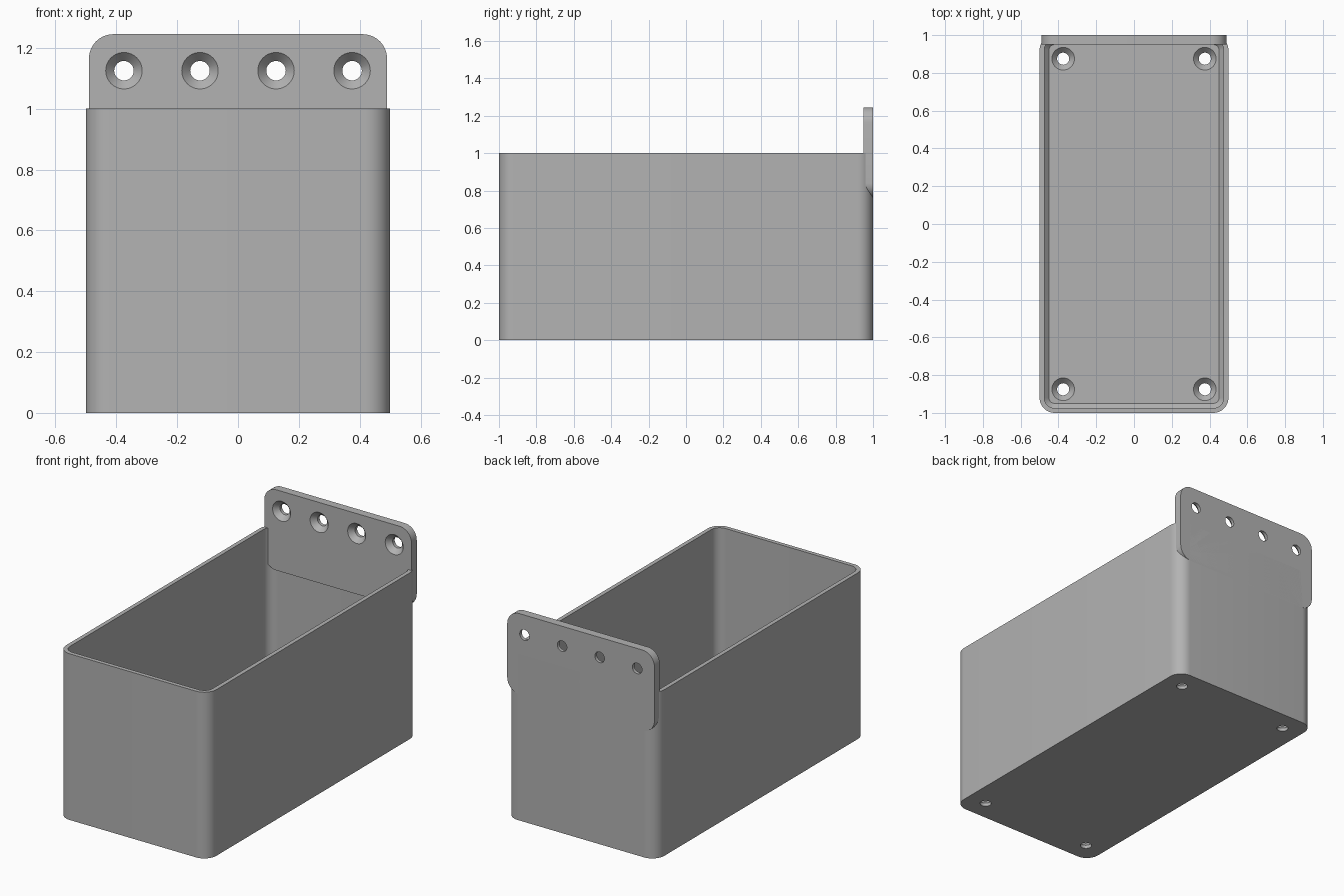
import bpy, bmesh, math
from mathutils import Matrix, Vector

if "Cube" in bpy.data.objects:
    bpy.data.objects.remove(bpy.data.objects["Cube"], do_unlink=True)

grey = bpy.data.materials.new("plain grey")
grey.use_nodes = True
grey.diffuse_color = (0.45, 0.45, 0.45, 1)
grey.node_tree.nodes["Principled BSDF"].inputs["Base Color"].default_value = grey.diffuse_color


def rounded(half_w, half_h, r, steps=10):
    """Outline of a rounded rectangle, anticlockwise."""
    pts = []
    for i, (sx, sy) in enumerate([(1, 1), (-1, 1), (-1, -1), (1, -1)]):
        for k in range(steps + 1):
            a = math.pi / 2 * (i + k / steps)
            pts.append((sx * (half_w - r) + r * math.cos(a),
                        sy * (half_h - r) + r * math.sin(a)))
    return pts


def circle(r, n=40):
    return [(r * math.cos(math.tau * k / n), r * math.sin(math.tau * k / n)) for k in range(n)]


def loft(bm, sections, matrix=Matrix()):
    """Closed solid through (outline, height) sections."""
    rings = [[bm.verts.new(matrix @ Vector((x, y, z))) for x, y in outline]
             for outline, z in sections]
    for a, b in zip(rings, rings[1:]):
        for i in range(len(a)):
            j = (i + 1) % len(a)
            bm.faces.new((a[i], a[j], b[j], b[i]))
    bm.faces.new(rings[0][::-1])
    bm.faces.new(rings[-1])


def make(name, bm):
    bmesh.ops.recalc_face_normals(bm, faces=bm.faces)
    mesh = bpy.data.meshes.new(name)
    bm.to_mesh(mesh)
    bm.free()
    mesh.materials.append(grey)
    obj = bpy.data.objects.new(name, mesh)
    bpy.context.collection.objects.link(obj)
    return obj


def drill(obj, matrices):
    """Cut countersunk holes; each opens wide towards its local +z."""
    bm = bmesh.new()
    for m in matrices:
        loft(bm, [(circle(0.032), -0.1), (circle(0.032), -0.03),
                  (circle(0.06), 0), (circle(0.06), 0.02)], m)
    cutter = make("hole_cutter", bm)
    cutter.hide_render = True
    mod = obj.modifiers.new("holes", "BOOLEAN")
    mod.operation, mod.solver, mod.object = "DIFFERENCE", "EXACT", cutter
    bpy.ops.object.select_all(action="DESELECT")
    bpy.context.view_layer.objects.active = obj
    obj.select_set(True)
    bpy.ops.object.modifier_apply(modifier=mod.name)
    bpy.data.objects.remove(cutter, do_unlink=True)
    bpy.ops.object.shade_smooth_by_angle(angle=math.radians(30))


# Open bin with thin walls and a bevelled edge around the floor
FLOOR = 0.05
bm = bmesh.new()
loft(bm, [(rounded(0.5, 1, 0.08), 0), (rounded(0.5, 1, 0.08), 1),
          (rounded(0.475, 0.975, 0.055), 1),
          (rounded(0.475, 0.975, 0.055), FLOOR + 0.025),
          (rounded(0.45, 0.95, 0.03), FLOOR)])
tray = make("bin", bm)
drill(tray, [Matrix.Translation((sx * 0.375, sy * 0.875, FLOOR))
             for sx in (-1, 1) for sy in (-1, 1)])

# Mounting plate along the back rim, holes opening to the front
upright = Matrix.Rotation(math.pi / 2, 4, "X")
bm = bmesh.new()
loft(bm, [(rounded(0.49, 0.2425, 0.08), 0), (rounded(0.49, 0.2425, 0.08), 0.05)],
     Matrix.Translation((0, 1, 1.0025)) @ upright)
plate = make("mounting_plate", bm)
drill(plate, [Matrix.Translation((x, 0.95, 1.125)) @ upright
              for x in (-0.375, -0.125, 0.125, 0.375)])
